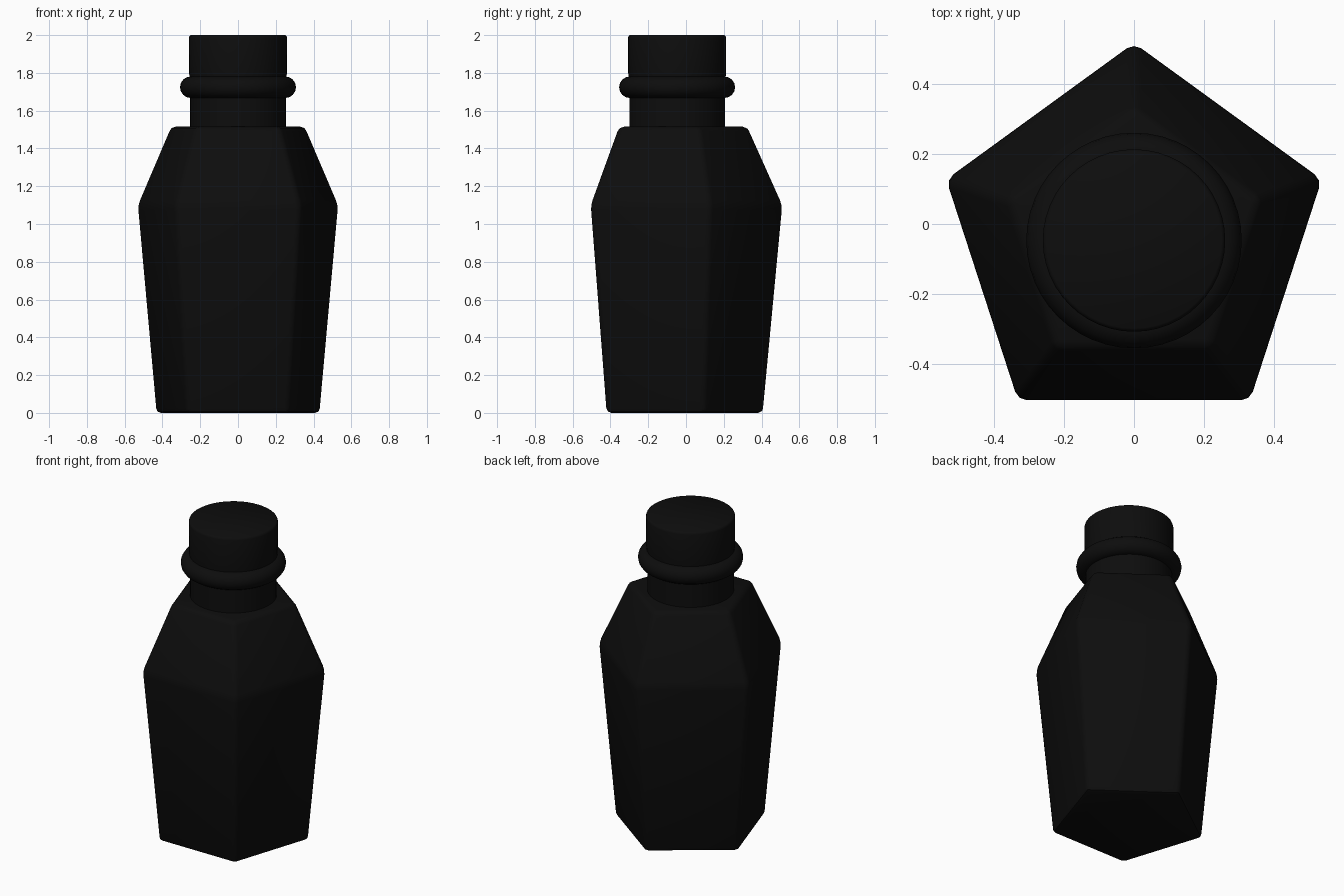
import bpy, bmesh, math

if "Cube" in bpy.data.objects:
    bpy.data.objects.remove(bpy.data.objects["Cube"])

CY = -0.047  # bottle axis offset in y

mat = bpy.data.materials.new("black")
mat.diffuse_color = (0.004, 0.004, 0.004, 1)
mat.use_nodes = True
mat.node_tree.nodes["Principled BSDF"].inputs["Base Color"].default_value = mat.diffuse_color


def loft(name, rings, sides, bevel=0.0, segments=2, angle=40):
    """Capped stack of regular polygons from (radius, z) pairs, one corner at +y."""
    bm = bmesh.new()
    loops = []
    for r, z in rings:
        loops.append([bm.verts.new((r * math.cos(math.pi / 2 + 2 * math.pi * i / sides),
                                    CY + r * math.sin(math.pi / 2 + 2 * math.pi * i / sides), z))
                      for i in range(sides)])
    for a, b in zip(loops, loops[1:]):
        for i in range(sides):
            j = (i + 1) % sides
            bm.faces.new((a[i], a[j], b[j], b[i]))
    bm.faces.new(loops[0][::-1])
    bm.faces.new(loops[-1])
    if bevel:
        bmesh.ops.bevel(bm, geom=bm.edges[:], offset=bevel, segments=segments,
                        profile=0.5, affect='EDGES')
    bmesh.ops.recalc_face_normals(bm, faces=bm.faces)
    me = bpy.data.meshes.new(name)
    bm.to_mesh(me)
    bm.free()
    ob = bpy.data.objects.new(name, me)
    bpy.context.collection.objects.link(ob)
    finish(ob, angle)


def finish(ob, angle):
    ob.data.materials.append(mat)
    bpy.ops.object.select_all(action='DESELECT')
    ob.select_set(True)
    bpy.context.view_layer.objects.active = ob
    bpy.ops.object.shade_smooth_by_angle(angle=math.radians(angle))


# five-sided body with softened edges
loft("body", [(0.461, 0.0), (0.565, 1.1), (0.379, 1.515)], 5, bevel=0.025)

# round neck
loft("neck", [(0.253, 1.49), (0.253, 1.79)], 48)

# bulging collar
bpy.ops.mesh.primitive_torus_add(location=(0, CY, 1.724), major_radius=0.25,
                                 minor_radius=0.057, major_segments=48, minor_segments=16)
collar = bpy.context.object
collar.name = "collar"
finish(collar, 60)

# stopper cap with a slightly rounded rim
loft("cap", [(0.256, 1.77), (0.259, 1.80), (0.26, 1.985), (0.257, 1.995), (0.25, 2.0)], 48)
